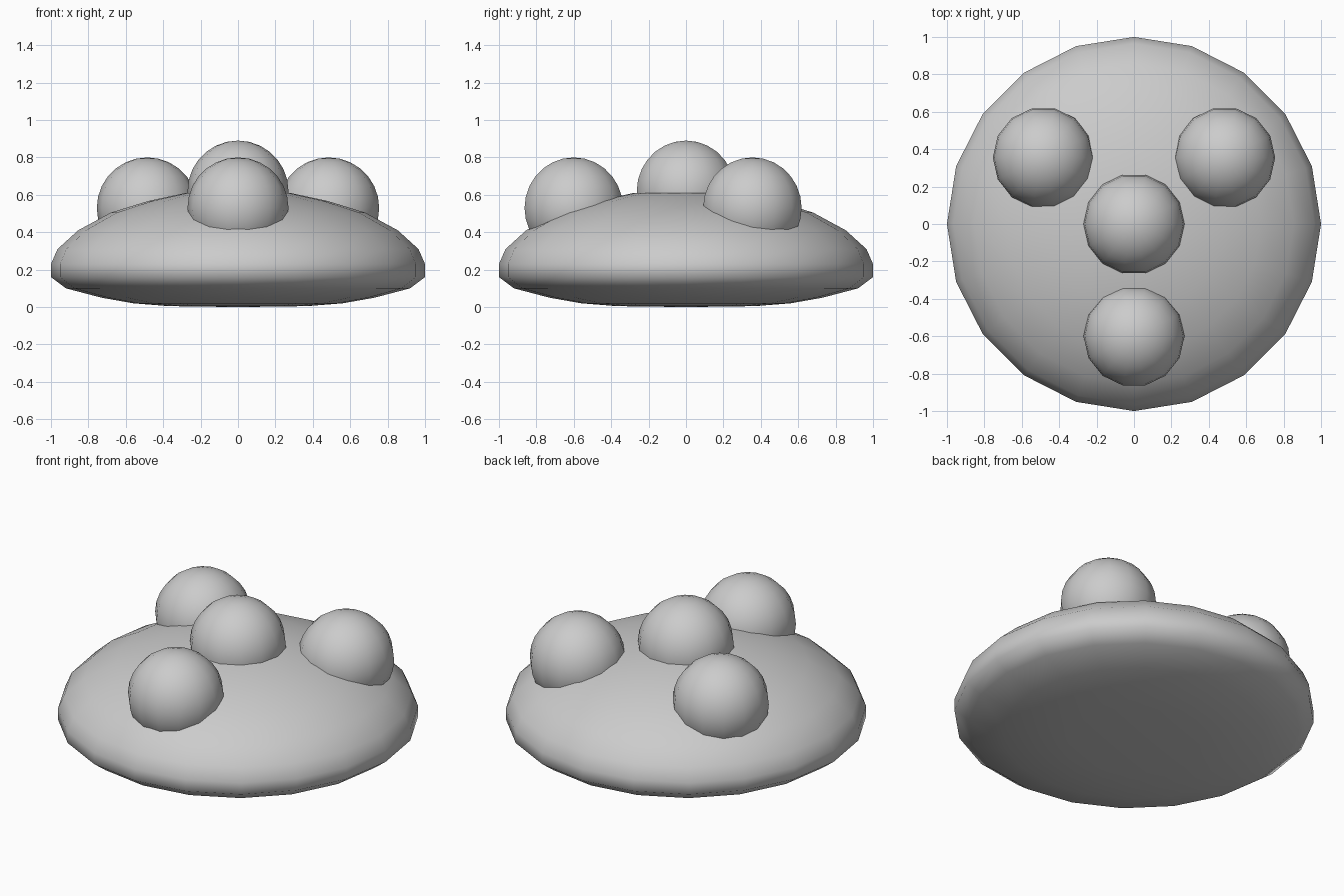
import bpy, bmesh, math

if "Cube" in bpy.data.objects:
    bpy.data.objects.remove(bpy.data.objects["Cube"])


def smooth(obj):
    for p in obj.data.polygons:
        p.use_smooth = True


def lathe(name, profile, sides):
    """Revolve (radius, z) points round z; end points lie on the axis."""
    bm = bmesh.new()
    rings = []
    for r, z in profile:
        if r == 0:
            rings.append([bm.verts.new((0, 0, z))] * sides)
        else:
            rings.append([bm.verts.new((r * math.cos(2 * math.pi * i / sides),
                                        r * math.sin(2 * math.pi * i / sides), z))
                          for i in range(sides)])
    for a, b in zip(rings, rings[1:]):
        for i in range(sides):
            j = (i + 1) % sides
            corners = list(dict.fromkeys((a[i], a[j], b[j], b[i])))
            bm.faces.new(corners)
    bmesh.ops.recalc_face_normals(bm, faces=bm.faces)
    mesh = bpy.data.meshes.new(name)
    bm.to_mesh(mesh)
    bm.free()
    obj = bpy.data.objects.new(name, mesh)
    bpy.context.collection.objects.link(obj)
    smooth(obj)
    return obj


# Domed disc body
lathe("domed_body", [(0, 0), (0.37, 0.005), (0.56, 0.02), (0.73, 0.05), (0.92, 0.10),
                     (1.0, 0.16), (1.0, 0.23), (0.965, 0.31), (0.855, 0.41),
                     (0.68, 0.505), (0.48, 0.567), (0.28, 0.61), (0, 0.625)], 20)


# Round knobs: one on the crown and three around it
def knob(name, x, y, z):
    bpy.ops.mesh.primitive_uv_sphere_add(segments=14, ring_count=14, radius=0.27,
                                         location=(x, y, z),
                                         rotation=(0, 0, math.pi / 2))
    obj = bpy.context.object
    obj.name = name
    smooth(obj)


knob("centre_knob", 0, 0, 0.62)
knob("front_knob", 0, -0.6, 0.53)
for side, label in ((-1, "left"), (1, "right")):
    knob(label + "_knob", side * 0.485, 0.355, 0.53)
